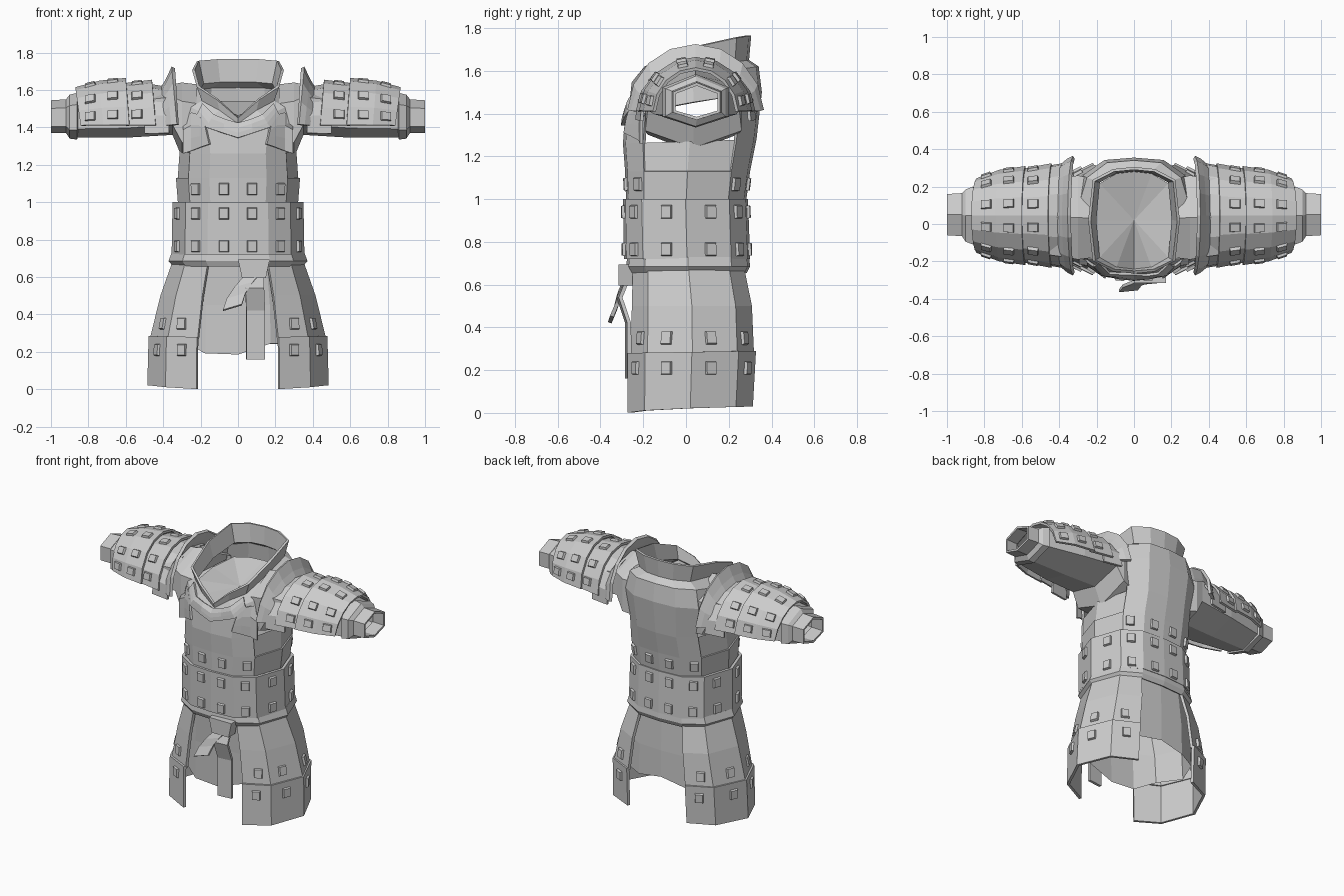
import bpy, bmesh, math, random
from mathutils import Vector
from mathutils.bvhtree import BVHTree

random.seed(4)
cube = bpy.data.objects.get("Cube")
if cube:
    bpy.data.objects.remove(cube)

grey = bpy.data.materials.new("plain_grey")
grey.use_nodes = True
GREY = (0.6, 0.6, 0.6, 1)
grey.diffuse_color = GREY
grey.node_tree.nodes["Principled BSDF"].inputs["Base Color"].default_value = GREY


def outline(u, v):
    """Twelve-sided unit outline with its diagonal corner at (u, v)."""
    half = [(0, -1), (.46, -.96), (u, -v), (1, 0), (u, v), (.46, .96), (0, 1)]
    return half + [(-x, y) for x, y in half[-2:0:-1]]


ROUND, SQUARE = outline(.8, .7), outline(.9, .76)
HEX = [(1, -.6), (1, .5), (0, 1), (-1, .5), (-1, -.6), (0, -1)]


def finish(name, bm, thick=0, mirror=False):
    """Turn a bmesh into a named object with optional thickness and mirror."""
    bm.normal_update()
    me = bpy.data.meshes.new(name)
    bm.to_mesh(me)
    tree = BVHTree.FromBMesh(bm)
    bm.free()
    me.materials.append(grey)
    ob = bpy.data.objects.new(name, me)
    bpy.context.collection.objects.link(ob)
    if thick:
        m = ob.modifiers.new("thickness", 'SOLIDIFY')
        m.thickness, m.offset = thick, -1
    if mirror:
        ob.modifiers.new("mirror", 'MIRROR').use_mirror_merge = False
    return tree


def shell(name, rings, closed=True, thick=0, mirror=False, drop=None):
    """Skin a list of point rings; drop(centre) removes faces."""
    bm = bmesh.new()
    rows = [[bm.verts.new(p) for p in r] for r in rings]
    n = len(rows[0])
    for a, b in zip(rows, rows[1:]):
        for i in range(n if closed else n - 1):
            j = (i + 1) % n
            bm.faces.new((a[i], a[j], b[j], b[i]))
    if drop:
        bad = [f for f in bm.faces if drop(f.calc_center_median())]
        bmesh.ops.delete(bm, geom=bad, context='FACES')
    return finish(name, bm, thick, mirror)


def hoop(zf, zb, a, yf, yb, power=1, rag=0, shape=ROUND):
    """Body cross-section, height running from zf in front to zb behind."""
    pts = []
    for u, v in shape:
        t = (v + 1) / 2
        z = zf + (zb - zf) * t ** power + random.uniform(-rag, rag)
        pts.append((u * a, yf + (yb - yf) * t, z))
    return pts


def tube(x, cy, ry, z0, z1):
    """Six-sided arm cross-section."""
    return [(x, cy + u * ry, (z0 + z1) / 2 + v * (z1 - z0) / 2) for u, v in HEX]


def arch(x, ry, rz, lean=0, start=3, steps=8):
    """Open arc over the arm, leaning inward at its ends."""
    pts = []
    for i in range(steps + 1):
        a = math.radians(start + (180 - 2 * start) * i / steps)
        s = math.sin(a)
        pts.append((x - lean * (1 - s), .045 + ry * math.cos(a), 1.4 + rz * s))
    return pts


def studs(name, tree, rays, w=.055, h=.065):
    """Square studs where rays (origin, direction) meet a surface."""
    bm = bmesh.new()
    for o, d in rays:
        co, no, _, _ = tree.ray_cast(Vector(o), Vector(d))
        if co is None:
            continue
        if w > h:
            up = Vector((1, 0, 0)).cross(no).normalized()
            side = up.cross(no)
        else:
            side = Vector((0, 0, 1)).cross(no).normalized()
            up = no.cross(side)
        top = []
        for k, lift in ((1, -.004), (.85, .014)):
            top.append([bm.verts.new(co + side * w / 2 * k * i + up * h / 2 * k * j + no * lift)
                        for i, j in ((-1, -1), (1, -1), (1, 1), (-1, 1))])
        bm.faces.new(top[1])
        for i in range(4):
            j = (i + 1) % 4
            bm.faces.new((top[0][i], top[0][j], top[1][j], top[1][i]))
    bmesh.ops.recalc_face_normals(bm, faces=bm.faces)
    finish(name, bm, 0, True)


def around(z, xs, sides=True):
    """Rays toward the trunk from front, back and side at height z."""
    out = [((x, 2 * s, z), (0, -s, 0)) for s in (-1, 1) for x in xs]
    if sides:
        out += [((2, y, z), (-1, 0, 0)) for y in (-.09, .115)]
    return out


# Breastplate with armholes and raised collar
trunk = [hoop(.98, .98, .32, -.28, .28), hoop(1.13, 1.13, .332, -.285, .30),
         hoop(1.26, 1.28, .322, -.295, .33), hoop(1.38, 1.50, .345, -.285, .355, .7),
         hoop(1.41, 1.62, .315, -.275, .34, .4), hoop(1.42, 1.65, .215, -.255, .295, .3, 0, SQUARE),
         hoop(1.45, 1.765, .245, -.265, .305, .3, 0, SQUARE)]
chest = shell("breastplate", trunk, thick=.015,
              drop=lambda c: abs(c.x) > .27 and 1.14 < c.z < 1.45)

# Side lining under the armholes, open where the sleeves join
lining = [[(x * .97, y, z) for x, y, z in r] for r in trunk[1:4]]
shell("side_lining", lining, drop=lambda c: abs(c.x) < .26 or c.z > 1.32)

# Dished floor inside the neck
bm = bmesh.new()
rim = [bm.verts.new((x * .95, y * .95, min(z - .01, 1.54))) for x, y, z in trunk[5]]
mid = bm.verts.new((0, .02, 1.465))
for i in range(len(rim)):
    bm.faces.new((rim[i], rim[(i + 1) % len(rim)], mid))
finish("neck_floor", bm)


def chest_plate(name, low, high, mirror=False):
    """Thin plate laid over the chest between two (x, z) outlines."""
    rows = []
    for k in range(4):
        row = []
        for (xa, za), (xb, zb) in zip(low, high):
            x, z = xa + (xb - xa) * k / 3, za + (zb - za) * k / 3
            hit = chest.ray_cast(Vector((x, -2, z)), Vector((0, 1, 0)))[0]
            row.append((x, (hit.y if hit and hit.y < -.1 else -.2) - .016, z))
        rows.append(row)
    shell(name, rows, False, .015, mirror)


# Pointed yoke and shoulder straps
chest_plate("neck_yoke", [(-.22, 1.47), (-.17, 1.40), (-.08, 1.37), (0, 1.345), (.08, 1.37), (.17, 1.40), (.22, 1.47)],
            [(-.19, 1.53), (-.13, 1.47), (-.07, 1.445), (0, 1.425), (.07, 1.445), (.13, 1.47), (.19, 1.53)])
chest_plate("shoulder_strap", [(.155, 1.31), (.20, 1.295), (.25, 1.275), (.295, 1.26)],
            [(.18, 1.42), (.215, 1.47), (.25, 1.48), (.295, 1.45)], True)

# Waist plate and belt
waist = shell("waist_plate", [hoop(.72, .72, .355, -.29, .30), hoop(1.0, 1.0, .35, -.295, .29)], thick=.02)
shell("belt", [hoop(.655, .655, .345, -.265, .285), hoop(.685, .685, .372, -.28, .30),
               hoop(.73, .73, .355, -.275, .295)], thick=.02)

# Skirt panels, split at front and back, over a ragged cloth
split = lambda c: abs(c.x) < .13
upper = shell("skirt_upper", [hoop(.27, .28, .47, -.27, .33), hoop(.5, .5, .415, -.265, .32),
                              hoop(.67, .67, .355, -.26, .285)], thick=.018, drop=split)
lower = shell("skirt_lower", [hoop(-.009, .03, .485, -.285, .325, .35), hoop(.28, .29, .478, -.285, .34)],
              thick=.018, drop=split)
shell("under_cloth", [hoop(.22, .25, .38, -.22, .27, 1, .035), hoop(.45, .45, .37, -.225, .27),
                      hoop(.68, .68, .33, -.24, .26)])

# Studs on the trunk and skirt
FRONT = (.075, .225)
studs("waist_studs", waist, around(.94, FRONT) + around(.765, FRONT))
studs("chest_studs", chest, around(1.07, FRONT, False))
studs("skirt_studs_upper", upper, around(.35, (.30,)))
studs("skirt_studs_lower", lower, around(.21, (.30,)))

# Sleeves and flared cuffs
shell("sleeve", [tube(.22, .03, .21, 1.22, 1.63), tube(.30, .035, .225, 1.24, 1.64),
                 tube(.35, .035, .215, 1.36, 1.63), tube(.6, .045, .19, 1.345, 1.6),
                 tube(.87, .045, .14, 1.345, 1.58)], mirror=True)
shell("cuff", [tube(.86, .045, .155, 1.335, 1.585), tube(.9, .045, .14, 1.34, 1.575),
               tube(.92, .05, .115, 1.37, 1.55), tube(1, .05, .11, 1.37, 1.545)],
      thick=.015, mirror=True)

# Overlapping arm plates and upright shoulder guard
shell("arm_plate_inner", [arch(.37, .285, .215, 0, -8), arch(.5, .262, .238, 0, -8)], False, .015, True)
middle = shell("arm_plate_middle", [arch(.46, .28, .255, .02), arch(.62, .25, .235, .02)], False, .015, True)
outer = shell("arm_plate_outer", [arch(.6, .265, .265, .02), arch(.74, .245, .25, .02),
                                  arch(.87, .20, .215, .03)], False, .015, True)
shell("shoulder_guard", [arch(.355, .32, .325, .03), arch(.385, .305, .26, .03),
                         arch(.415, .28, .21, .03)], False, .02, True)


def fan(x):
    """Rays toward the arm axis at station x."""
    dirs = [math.radians(a) for a in (16, 42, 75, 105, 138, 164)]
    return [((x, .045 + math.cos(a), 1.4 + math.sin(a)), (0, -math.cos(a), -math.sin(a))) for a in dirs]


studs("arm_studs_middle", middle, fan(.54), .06, .05)
studs("arm_studs_outer", outer, fan(.67) + fan(.79), .06, .05)

# Belt knot and two hanging tails
bm = bmesh.new()
bmesh.ops.create_cube(bm, size=1)
for v in bm.verts:
    k = 1 if v.co.z > 0 else .75
    v.co = (.085 + v.co.x * .17 * k, -.28 + v.co.y * .07, .645 + v.co.z * .10)
finish("belt_knot", bm)


def tail(name, path, w, slant):
    """Flat ribbon along a path of (x, y, z), its ends cut at a slant."""
    shell(name, [[(x - w, y, z - w * slant), (x + w, y + .01, z + w * slant)] for x, y, z in path[::-1]],
          False, .018)


tail("tail_long", [(.09, -.285, .64), (.09, -.325, .54), (.095, -.285, .42), (.095, -.285, .16)], .05, 0)
tail("tail_short", [(.08, -.30, .62), (.03, -.325, .56), (-.01, -.34, .50), (-.03, -.365, .44)], .05, .3)
